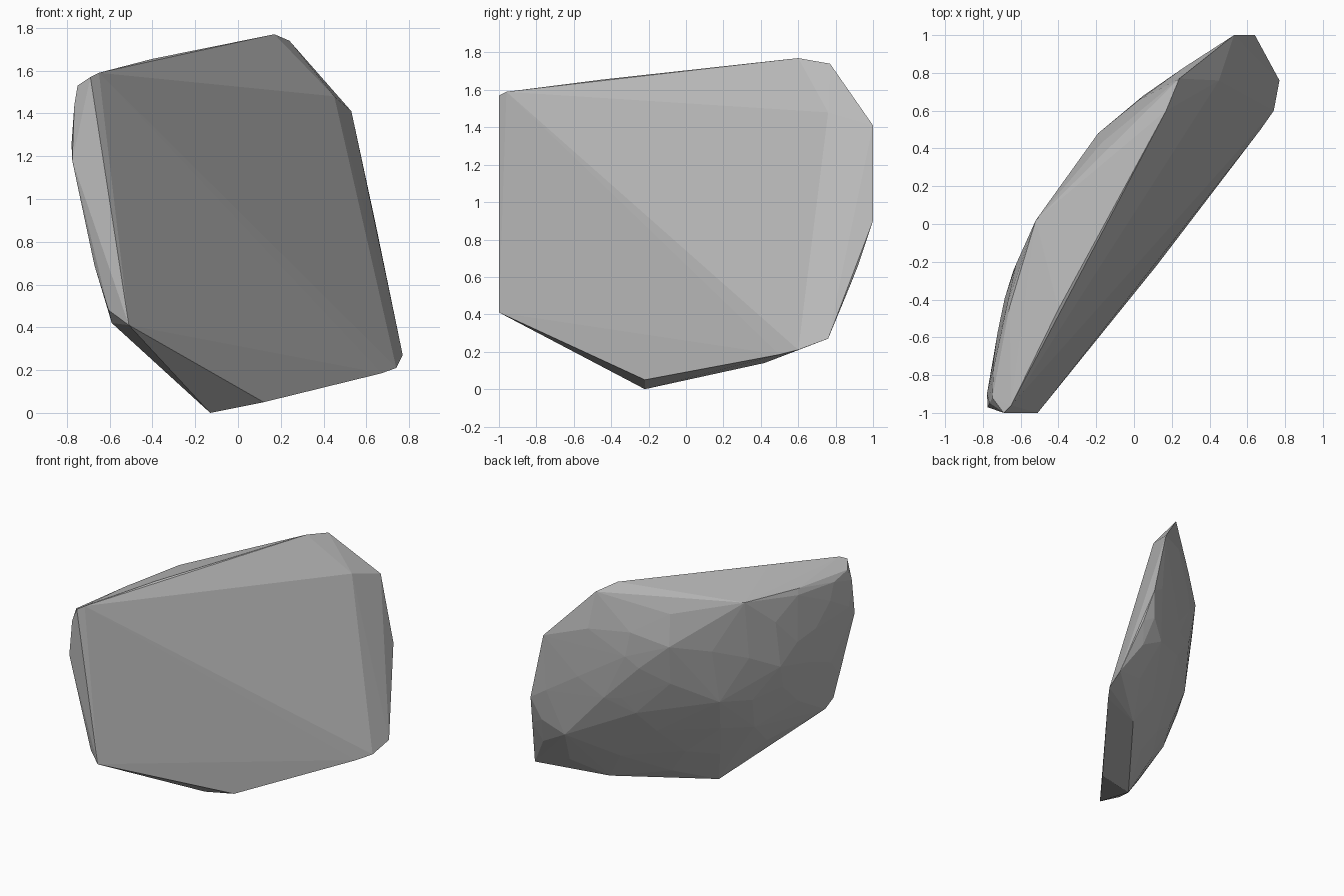
import bpy, bmesh
from mathutils import Vector

# Flat split face and its chipped rim
rim = [(0.17, 0.60, 1.77), (0.24, 0.77, 1.74), (0.53, 1.0, 1.41), (0.45, 0.76, 1.48),
       (0.64, 1.0, 0.90), (0.68, 0.92, 0.66), (0.77, 0.76, 0.27), (0.74, 0.60, 0.21),
       (0.12, -0.22, 0.05), (-0.13, -0.22, 0.0), (-0.51, -1.0, 0.41), (-0.59, -0.87, 0.42),
       (-0.605, -0.95, 0.48), (-0.775, -0.97, 1.18), (-0.765, -0.95, 1.44),
       (-0.75, -0.92, 1.53), (-0.69, -1.0, 1.57), (-0.65, -0.96, 1.59)]
# Rounded back of the chip
back = [(-0.40, -0.45, 1.655), (-0.52, 0.02, 1.57), (-0.67, -0.42, 1.50), (-0.19, 0.48, 1.31),
        (0.05, 0.68, 1.25), (-0.64, -0.25, 1.0), (-0.70, -0.52, 0.95), (-0.75, -0.78, 1.15),
        (-0.38, 0.13, 0.80), (-0.45, -0.20, 0.50), (-0.10, 0.15, 0.35), (0.20, 0.55, 0.55),
        (0.10, 0.65, 0.90), (0.45, 0.85, 0.60), (0.36, 0.42, 0.14), (0.67, 0.50, 0.185)]


def hull(points):
    bm = bmesh.new()
    for p in points:
        bm.verts.new(p)
    res = bmesh.ops.convex_hull(bm, input=bm.verts[:])
    loose = {g for g in res["geom_interior"] + res["geom_unused"]
             if isinstance(g, bmesh.types.BMVert) and g.is_valid}
    bmesh.ops.delete(bm, geom=list(loose), context='VERTS')
    bmesh.ops.recalc_face_normals(bm, faces=bm.faces[:])
    return bm


# Knap the rounded side into smaller facets by lifting each large triangle's middle
points = [Vector(p) for p in rim + back]
outward = Vector((-0.79, 0.60, -0.11))
first = hull(points)
points += [f.calc_center_median() + f.normal * 0.015 for f in first.faces
           if f.normal.dot(outward) > 0.55 and f.calc_area() > 0.02]
first.free()

bm = hull(points)
mesh = bpy.data.meshes.new("stone_chip")
bm.to_mesh(mesh)
bm.free()
stone = bpy.data.objects.new("stone_chip", mesh)
bpy.context.collection.objects.link(stone)

grey = bpy.data.materials.new("stone_grey")
grey.diffuse_color = (0.5, 0.5, 0.5, 1)
mesh.materials.append(grey)
